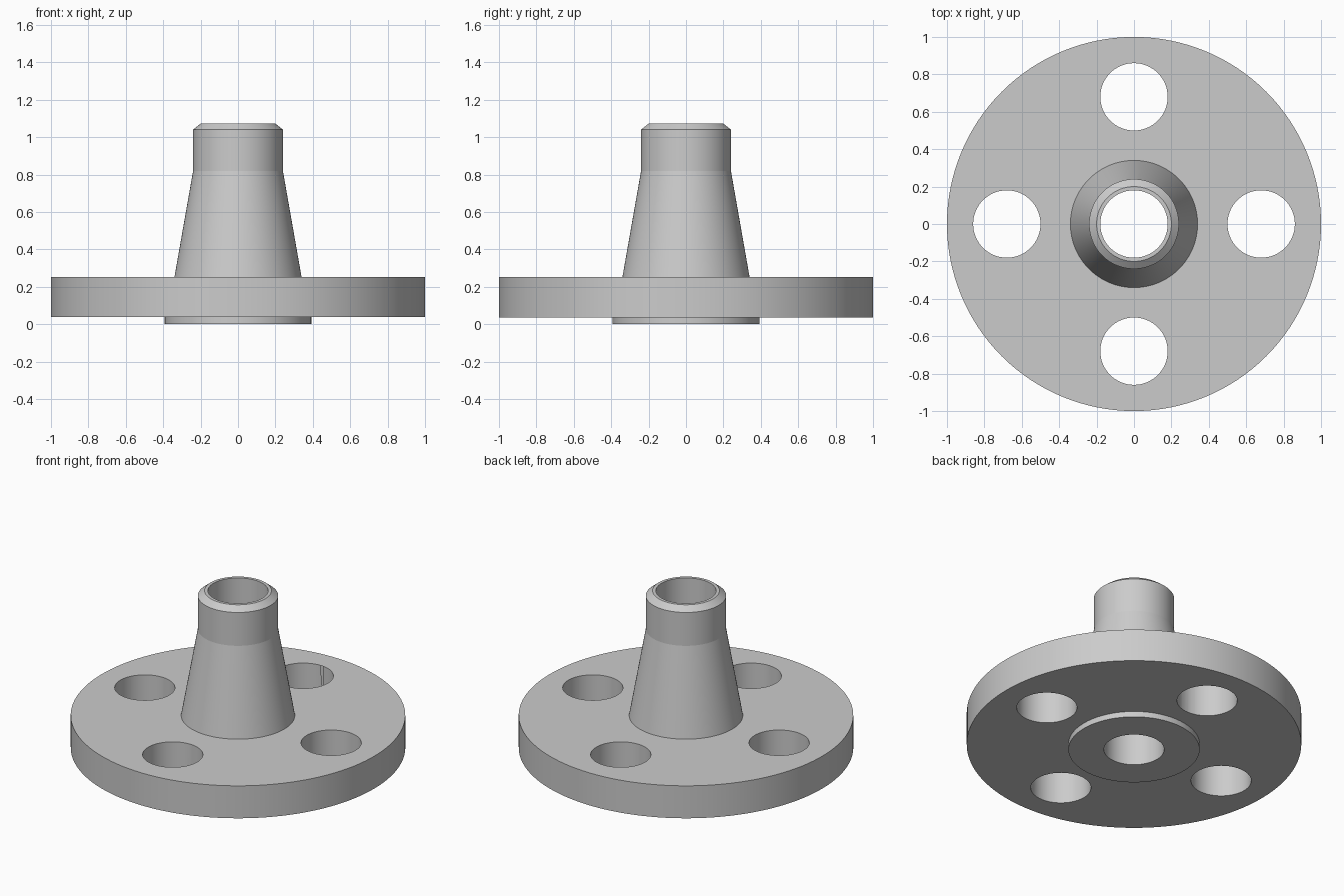
import bpy, bmesh, math

if "Cube" in bpy.data.objects:
    bpy.data.objects.remove(bpy.data.objects["Cube"])

SEGMENTS = 128
BORE = 0.18
BOLT_CIRCLE, BOLT_RADIUS = 0.68, 0.18

# Closed (radius, height) section: raised face, plate, tapered hub, weld bevel, bore
PROFILE = [
    (BORE, 0.0), (0.392, 0.0), (0.392, 0.037), (1.0, 0.037), (1.0, 0.251),
    (0.34, 0.251), (0.24, 0.82), (0.24, 1.04), (0.20, 1.072), (BORE, 1.072),
]


def lathe(name, profile, segments):
    """Revolve a closed section around the z axis."""
    bm = bmesh.new()
    rings = []
    for i in range(segments):
        a = 2 * math.pi * i / segments
        rings.append([bm.verts.new((r * math.cos(a), r * math.sin(a), z)) for r, z in profile])
    n = len(profile)
    for i in range(segments):
        here, there = rings[i], rings[(i + 1) % segments]
        for j in range(n):
            k = (j + 1) % n
            bm.faces.new((here[j], there[j], there[k], here[k]))
    bmesh.ops.recalc_face_normals(bm, faces=bm.faces)
    mesh = bpy.data.meshes.new(name)
    bm.to_mesh(mesh)
    bm.free()
    obj = bpy.data.objects.new(name, mesh)
    bpy.context.collection.objects.link(obj)
    return obj


flange = lathe("weld_neck_flange", PROFILE, SEGMENTS)

# Four bolt holes through the plate
for i in range(4):
    a = i * math.pi / 2
    bpy.ops.mesh.primitive_cylinder_add(
        vertices=64, radius=BOLT_RADIUS, depth=0.6,
        location=(BOLT_CIRCLE * math.cos(a), BOLT_CIRCLE * math.sin(a), 0.15))
    cutter = bpy.context.object
    cutter.name = f"bolt_hole_cutter_{i + 1}"
    cutter.hide_render = True
    bpy.context.view_layer.objects.active = flange
    mod = flange.modifiers.new("bolt_hole", 'BOOLEAN')
    mod.operation, mod.solver, mod.object = 'DIFFERENCE', 'EXACT', cutter
    bpy.ops.object.modifier_apply(modifier=mod.name)
    bpy.data.objects.remove(cutter, do_unlink=True)

# Smooth round walls, crisp machined edges (hub break stays sharp)
bpy.ops.object.select_all(action='DESELECT')
flange.select_set(True)
bpy.context.view_layer.objects.active = flange
bpy.ops.object.shade_smooth_by_angle(angle=math.radians(8))
